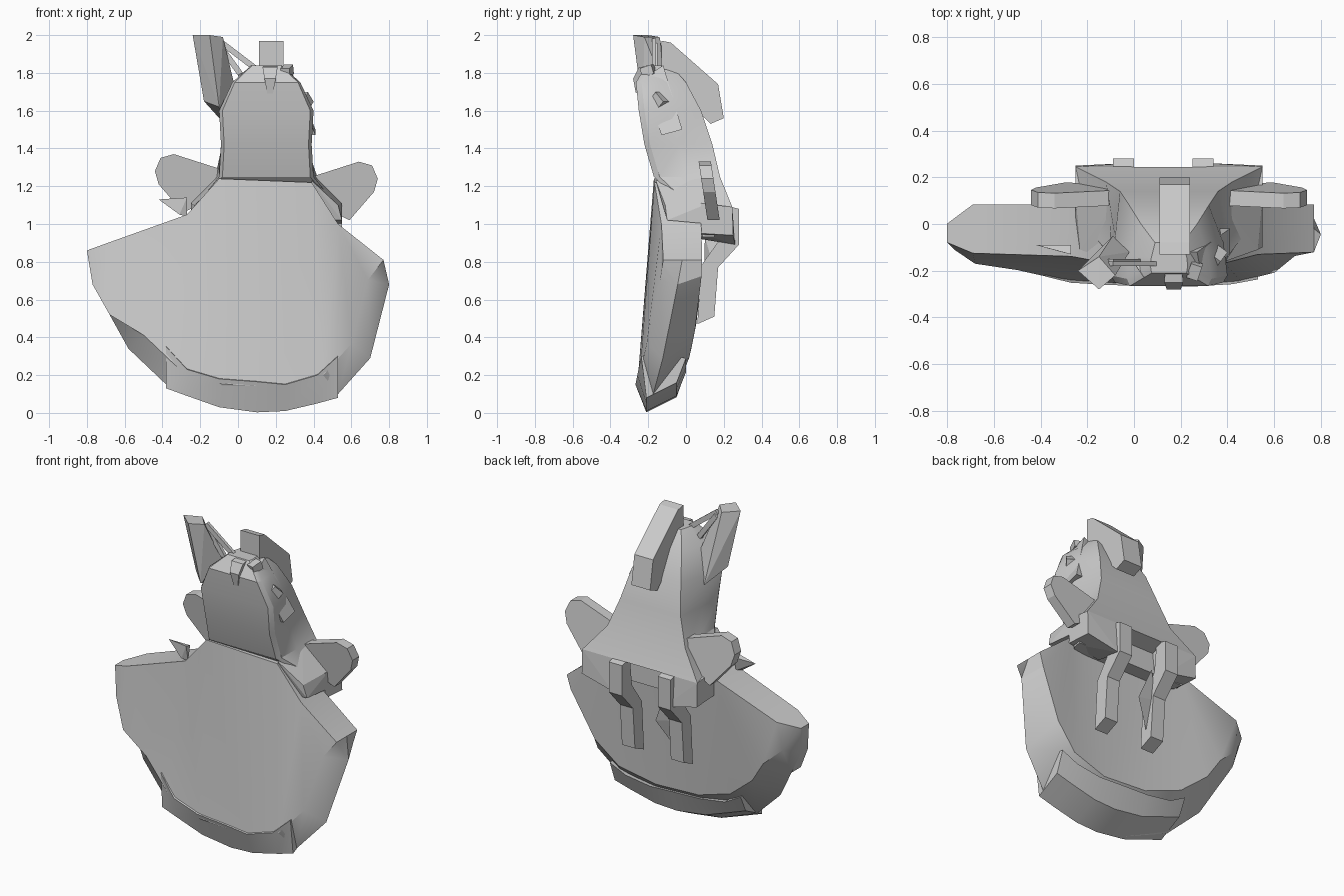
import bpy
import bmesh
import math
from mathutils import Vector, Matrix

default_cube = bpy.data.objects.get("Cube")
if default_cube:
    bpy.data.objects.remove(default_cube, do_unlink=True)

# Single clay grey material
GREY = (0.6, 0.6, 0.6, 1)
clay = bpy.data.materials.new("clay_grey")
clay.use_nodes = True
clay.diffuse_color = GREY
clay.node_tree.nodes["Principled BSDF"].inputs["Base Color"].default_value = GREY

CENTRE = 0.15  # body axis


def finish(name, bm, smooth=True):
    """Turn a bmesh into a shaded object."""
    bmesh.ops.recalc_face_normals(bm, faces=bm.faces[:])
    mesh = bpy.data.meshes.new(name)
    bm.to_mesh(mesh)
    bm.free()
    mesh.materials.append(clay)
    obj = bpy.data.objects.new(name, mesh)
    bpy.context.collection.objects.link(obj)
    bpy.ops.object.select_all(action='DESELECT')
    bpy.context.view_layer.objects.active = obj
    obj.select_set(True)
    if smooth:
        bpy.ops.object.shade_smooth_by_angle(angle=math.radians(30))
    return obj


def loft(name, rings, smooth=True):
    """Skin a list of equal length rings and cap both ends."""
    bm = bmesh.new()
    loops = [[bm.verts.new(p) for p in ring] for ring in rings]
    count = len(loops[0])
    for lower, upper in zip(loops, loops[1:]):
        for i in range(count):
            j = (i + 1) % count
            bm.faces.new((lower[i], lower[j], upper[j], upper[i]))
    caps = [bm.faces.new(loops[0]), bm.faces.new(loops[-1])]
    bmesh.ops.triangulate(bm, faces=caps)
    return finish(name, bm, smooth)


def hull(name, points):
    """Convex block around a few points."""
    bm = bmesh.new()
    for p in points:
        bm.verts.new(p)
    bmesh.ops.convex_hull(bm, input=bm.verts[:])
    loose = [v for v in bm.verts if not v.link_faces]
    bmesh.ops.delete(bm, geom=loose, context='VERTS')
    return finish(name, bm, False)


def side_prism(name, profile, x_start, x_end):
    """Extrude a (y, z) profile along x."""
    return loft(name, [[(x, y, z) for y, z in profile] for x in (x_start, x_end)], False)


def beam(name, start, end, width, depth):
    """Rectangular bar between two points."""
    start, end = Vector(start), Vector(end)
    axis = end - start
    bm = bmesh.new()
    bmesh.ops.create_cube(bm, size=1)
    place = (Matrix.Translation((start + end) / 2)
             @ axis.to_track_quat('Z', 'Y').to_matrix().to_4x4()
             @ Matrix.Diagonal((width, depth, axis.length, 1)))
    bmesh.ops.transform(bm, matrix=place, verts=bm.verts[:])
    return finish(name, bm, False)


def table(rows, z):
    """Linear lookup in (z, value) rows."""
    for (z_low, a), (z_high, b) in zip(rows, rows[1:]):
        if z <= z_high:
            t = max(0, (z - z_low) / (z_high - z_low))
            return a + (b - a) * t
    return rows[-1][1]


# Wide fan-shaped dish, bevelled on the lower front and back
outline = [(-.8, .86), (-.69, .9), (-.27, 1.05), (-.1, 1.24), (.39, 1.22), (.53, 1.0),
           (.77, .81), (.8, .68), (.7, .29), (.53, .1), (.25, .02),
           (-.1, .04), (-.38, .15), (-.58, .34), (-.68, .52), (-.77, .68)]
FRONT = [(.13, -.26), (.3, -.225), (.52, -.17), (.8, -.12), (1, -.13), (1.24, -.17)]
MIDDLE = [(0, -.2), (.3, -.12), (.8, -.02), (1.24, -.03)]
BACK = [(.2, -.02), (.3, .02), (.5, .06), (.75, .085), (1.24, .08)]


def inset(x, z, keep, narrow, lift):
    return (x, z) if keep else (x * narrow, .85 + (z - .85) * lift)


def tip(x):
    """How far a point lies out on the thin right wing."""
    return max(0, -x - .69)


front_ring = [inset(x, z, z > .8 or x < -.6, .86, .86) for x, z in outline]
back_ring = [inset(x, z, z > .8, .93 if z > .6 else .86, .74) for x, z in outline]
loft("fan_dish", [
    [(x, table(FRONT, z) + tip(x) * .4, z) for x, z in front_ring],
    [(x, table(MIDDLE, z), z) for x, z in outline],
    [(x, table(BACK, z) - tip(x) * .75, z) for x, z in back_ring]])

# Rolled lip along the bottom: x, bottom height, top height
lip_stations = [(-.38, .13, .35), (-.27, .09, .23), (-.1, .03, .18),
                (.1, .003, .165), (.25, .01, .15), (.42, .05, .2), (.53, .08, .3)]
lip_rings = []
for x, low, high in lip_stations:
    face = table(FRONT, high) - .012
    lip_rings.append([(x, -.21, low), (x, face, high), (x, face + .06, high + .015),
                      (x, 0, high * .5 + .14), (x, -.05, low + .08)])
loft("bottom_lip", lip_rings)

# Upper body: height, front width, back width, front y, back y
body_sections = [(.93, .37, .38, .06, .15), (1.06, .37, .38, .02, .15),
                 (1.09, .38, .4, 0, .245), (1.25, .25, .27, -.17, .18),
                 (1.42, .24, .21, -.22, .14), (1.6, .25, .17, -.25, .08),
                 (1.75, .18, .12, -.265, 0), (1.84, .08, .06, -.21, -.08)]
body_rings = []
for z, wide, rear, near, far in body_sections:
    mid = near + (far - near) * .5
    half = [(wide * .93, near), (wide, near + .03), (wide * .8 + rear * .2, mid), (rear, far)]
    body_rings.append([(CENTRE + x, y, z) for x, y in half]
                      + [(CENTRE - x, y, z) for x, y in reversed(half)])
loft("upper_body", body_rings)

# Rounded side fins, leaning backwards
fin_outline = [(.24, 1.29), (.49, 1.37), (.56, 1.35), (.59, 1.28), (.57, 1.21),
               (.44, 1.06), (.38, 1.09), (.25, 1.2)]
for name, side, drop in (("left_fin", 1, .04), ("right_fin", -1, 0)):
    rings = []
    for shift in (-.03, .035):
        rings.append([(CENTRE + side * x, .1 + shift + .15 * (1.35 - z), z - drop)
                      for x, z in fin_outline])
    loft(name, rings, False)

# Sloping shoulder pads, and hip blocks either side of the back recess
for word, side in (("left", 1), ("right", -1)):
    hull(word + "_shoulder", [(CENTRE + side * x, y, z) for x, y, z in (
        (.24, -.16, 1.23), (.24, .08, 1.27), (.38, -.11, 1.1), (.4, .12, 1.11),
        (.4, -.1, 1.02), (.4, .12, 1.0), (.2, -.1, 1.02), (.2, .1, 1.02))])
    hull(word + "_hip", [(CENTRE + side * x, y, z) for x, y, z in (
        (.16, .245, 1.09), (.4, .245, 1.09), (.4, .08, 1.11), (.16, .08, 1.1),
        (.18, .26, .89), (.4, .25, .94), (.4, .08, .95), (.18, .08, .92))])

# Small thorn beside the right shoulder
hull("shoulder_thorn", [(-.42, -.09, 1.13), (-.27, -.13, 1.14), (-.27, -.09, 1.13),
                        (-.31, -.12, 1.05), (-.27, -.11, 1.04)])

# Crest block on the back of the head
side_prism("crest", [(-.13, 1.83), (-.13, 1.97), (-.08, 1.96), (.17, 1.74),
                     (.2, 1.56), (.13, 1.53), (.0, 1.66)], .11, .24)

# Two bent legs hanging from the back
leg_profile = [(.2, 1.1), (.28, 1.08), (.28, .89), (.17, .77), (.15, .51),
               (.06, .47), (.08, .78), (.18, .92)]
for name, x in (("left_leg", .25), ("right_leg", -.09)):
    side_prism(name, leg_profile, x, x + .09)

# Pointed wedge between the legs
hull("tail_wedge", [(-.04, .1, .93), (.02, .18, .93), (.1, .16, .73),
                    (-.04, .15, .76), (-.03, .09, .52)])

# Tall post on the right with thin struts to the head
hull("post", [(-.24, -.2, 2), (-.15, -.28, 2), (-.08, -.22, 1.99), (-.15, -.14, 1.99),
              (-.18, -.16, 1.65), (-.1, -.23, 1.62), (-.02, -.12, 1.74),
              (-.05, -.1, 1.61), (-.09, -.05, 1.55)])
beam("upper_strut", (-.1, -.17, 1.97), (.11, -.17, 1.81), .02, .03)
beam("lower_strut", (-.1, -.16, 1.95), (.03, -.16, 1.77), .02, .03)

# Face details: nose, brows and cheek plate
hull("nose", [(CENTRE + dx + .02, y, z) for dx, y, z in (
    (-.04, -.25, 1.83), (.04, -.25, 1.83), (-.035, -.17, 1.84), (.035, -.17, 1.84),
    (-.03, -.28, 1.77), (.03, -.28, 1.77), (-.015, -.265, 1.69), (.015, -.265, 1.69))])
beam("left_brow", (.25, -.23, 1.8), (.27, -.17, 1.82), .05, .05)
beam("right_brow", (.06, -.22, 1.79), (.02, -.16, 1.77), .04, .04)
hull("cheek_plate", [(.27, -.12, 1.84), (.29, -.23, 1.77), (.41, -.13, 1.47), (.41, -.02, 1.5),
                     (.23, -.12, 1.82), (.25, -.22, 1.75), (.34, -.13, 1.47), (.34, -.02, 1.5)])
beam("cheek_stud", (.34, -.16, 1.68), (.37, -.12, 1.63), .05, .05)
